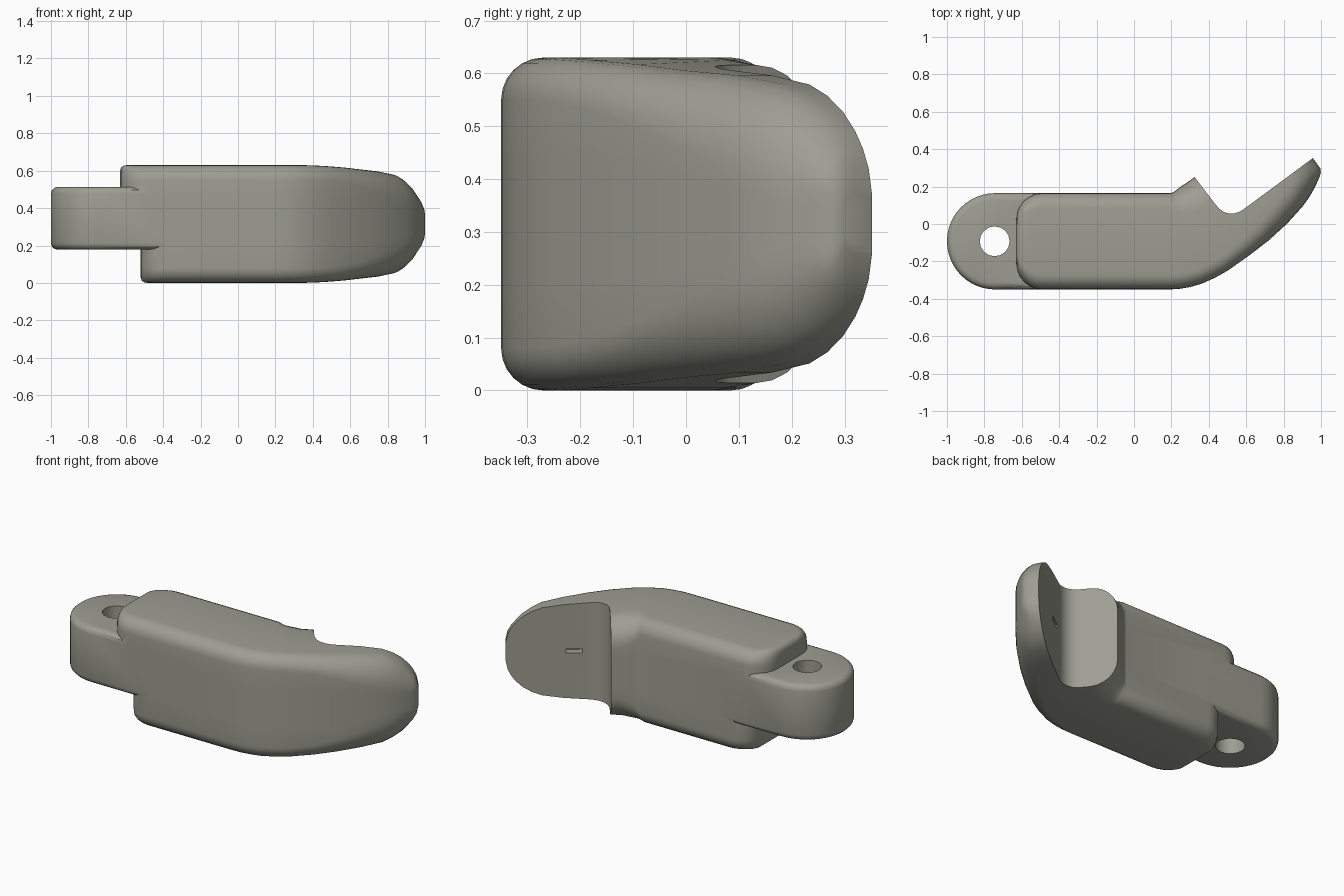
import bpy, bmesh
from math import sin, cos, pi, radians, sqrt
from mathutils import Vector

if "Cube" in bpy.data.objects:
    bpy.data.objects.remove(bpy.data.objects["Cube"])

ZC = 0.315                                  # mid height of the body
U, N = Vector((0.805, 0.593)), Vector((-0.593, 0.805))   # along / out of the pad


def to_object(name, bm):
    bmesh.ops.recalc_face_normals(bm, faces=bm.faces)
    me = bpy.data.meshes.new(name)
    bm.to_mesh(me)
    bm.free()
    ob = bpy.data.objects.new(name, me)
    bpy.context.collection.objects.link(ob)
    return ob


def prism(name, pts, z0, z1):
    bm = bmesh.new()
    face = bm.faces.new([bm.verts.new((x, y, z0)) for x, y in pts])
    ext = bmesh.ops.extrude_face_region(bm, geom=[face])
    for v in ext['geom']:
        if isinstance(v, bmesh.types.BMVert):
            v.co.z = z1
    return to_object(name, bm)


def apply_mods(ob):
    bpy.ops.object.select_all(action='DESELECT')
    bpy.context.view_layer.objects.active = ob
    ob.select_set(True)
    for m in list(ob.modifiers):
        bpy.ops.object.modifier_apply(modifier=m.name)


def boolean(ob, other, op):
    m = ob.modifiers.new(op, 'BOOLEAN')
    m.object, m.operation, m.solver = other, op, 'EXACT'
    other.hide_render = True
    apply_mods(ob)
    bpy.data.objects.remove(other, do_unlink=True)


def half_section(edge, inward, h, rt, rz, shift):
    """Points down one side of a rounded section, top to bottom."""
    top = []
    for i in range(7):
        a = radians(15 * i)
        top.append((rt * (1 - sin(a)), h - rz + rz * cos(a)))
    top.append((0, min(0.12, (h - rz) * 0.6)))
    pts = []
    for d, z in top + [(d, -z) for d, z in reversed(top)]:
        p = edge + inward * d
        pts.append((p.x + (shift if z < 0 else 0), p.y, ZC + z))
    return pts


# Stations: front point, back point, half height, front radii, back radius, shift
stations = []
for i in range(7):                          # rounded knuckle end
    a = radians(15 * i)
    off, inset = 0.14 * (1 - cos(a)), 0.14 * (1 - sin(a))
    k = max(0, 1 - off / 0.03)
    h = 0.315 - 0.03 * (1 - sqrt(1 - k * k))
    stations.append(((-0.63 + off, -0.35 + inset), (-0.63 + off, 0.165 - inset),
                     h, 0.08, 0.08, 0.08, 0.11))
for f, b, h, rb in [                        # straight body and bend
        ((0.19, -0.35), (0.19, 0.165), 0.315, 0.08),
        ((0.24, -0.347), (0.207, 0.168), 0.315, 0.10),
        ((0.30, -0.337), (0.22, 0.177), 0.315, 0.12),
        ((0.36, -0.320), (0.24, 0.193), 0.315, 0.14),
        ((0.43, -0.289), (0.26, 0.207), 0.313, 0.15),
        ((0.50, -0.25), (0.28, 0.22), 0.310, 0.16)]:
    stations.append((f, b, h, 0.08, 0.08, rb, 0))
for f, h, rt, rz in [                       # tapering fingertip
        ((0.62, -0.165), 0.302, 0.09, 0.09),
        ((0.72, -0.088), 0.291, 0.10, 0.11),
        ((0.82, 0.003), 0.281, 0.12, 0.14),
        ((0.90, 0.092), 0.264, 0.12, 0.16),
        ((0.935, 0.140), 0.243, 0.12, 0.16),
        ((0.963, 0.188), 0.212, 0.11, 0.15),
        ((0.982, 0.228), 0.175, 0.10, 0.12),
        ((0.993, 0.254), 0.142, 0.08, 0.08),
        ((0.999, 0.276), 0.105, 0.05, 0.05),
        ((0.997, 0.297), 0.055, 0.03, 0.026)]:
    s = Vector(f).dot(U)
    stations.append((f, U * s + N * 0.01, h, rt, rz, min(0.15, h * 0.8), 0))

# Main body lofted through the stations
bm = bmesh.new()
rings = []
for f, b, h, rt, rz, rb, sh in stations:
    f, b = Vector(f), Vector(b)
    d = (b - f).normalized()
    front = half_section(f, d, h, rt, rz, sh)
    back = half_section(b, -d, h, rb, rb, sh)
    rings.append([bm.verts.new(p) for p in front + back[::-1]])
n = len(rings[0])
for r0, r1 in zip(rings, rings[1:]):
    for i in range(n):
        j = (i + 1) % n
        bm.faces.new((r0[i], r0[j], r1[j], r1[i]))
for r in (rings[0], rings[-1]):
    for i in range(n // 2 - 1):
        bm.faces.new((r[i], r[i + 1], r[n - 2 - i], r[n - 1 - i]))
body = to_object("finger_body", bm)

# Hinge tab with softened rims
R, CX, CY = 0.2575, -0.7425, -0.0925
arc = [(CX + R * cos(pi / 2 + pi * i / 24), CY + R * sin(pi / 2 + pi * i / 24))
       for i in range(25)]
tab = prism("hinge_tab", arc + [(-0.3, -0.35), (-0.3, 0.165)], 0.178, 0.513)
bev = tab.modifiers.new("rim", 'BEVEL')
bev.width, bev.segments, bev.limit_method = 0.035, 3, 'ANGLE'
apply_mods(tab)
boolean(body, tab, 'UNION')

# Pin hole
hole = prism("pin_hole", [(-0.745 + 0.08 * cos(pi * i / 8), CY + 0.08 * sin(pi * i / 8))
                          for i in range(16)], -0.2, 0.9)
boolean(body, hole, 'DIFFERENCE')

# Joint notch and flat fingertip pad
notch = prism("notch", [(0.15, 0.48), (0.43, 0.112), (0.455, 0.082), (0.48, 0.064),
                        (0.51, 0.055), (0.54, 0.057), (0.57, 0.068), (0.60, 0.089),
                        (0.96, 0.355), (1.2, 0.532), (1.2, 0.9), (0.15, 0.9)], -0.2, 0.9)
boolean(body, notch, 'DIFFERENCE')

# Small slot in the pad
c = Vector((0.655, 0.130))
slot = prism("slot", [tuple(c + U * a + N * b) for a, b in
                      ((-0.045, -0.05), (0.045, -0.05), (0.045, 0.05), (-0.045, 0.05))],
             0.303, 0.329)
boolean(body, slot, 'DIFFERENCE')

# Dark olive-grey finish
mat = bpy.data.materials.new("olive_grey")
mat.diffuse_color = (0.34, 0.34, 0.29, 1)
mat.use_nodes = True
mat.node_tree.nodes["Principled BSDF"].inputs["Base Color"].default_value = mat.diffuse_color
body.data.materials.clear()
body.data.materials.append(mat)

bpy.ops.object.select_all(action='DESELECT')
body.select_set(True)
bpy.context.view_layer.objects.active = body
bpy.ops.object.shade_smooth_by_angle(angle=radians(40))
